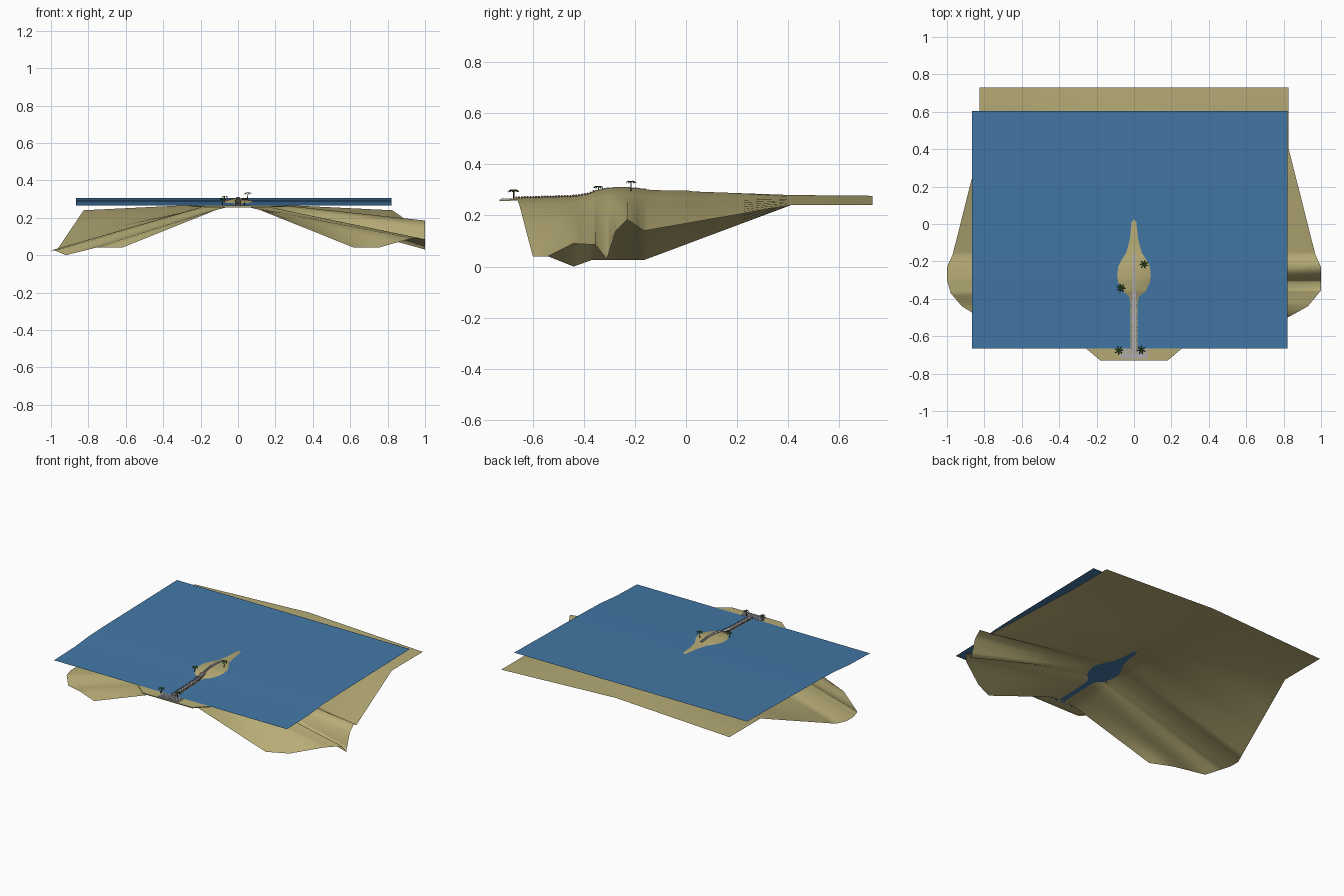
import bpy, math
from mathutils import Vector

if "Cube" in bpy.data.objects:
    bpy.data.objects.remove(bpy.data.objects["Cube"])

def material(name, rgb):
    m = bpy.data.materials.new(name)
    m.diffuse_color = (*rgb, 1)
    m.use_nodes = True
    m.node_tree.nodes["Principled BSDF"].inputs["Base Color"].default_value = m.diffuse_color
    return m

SAND = material("sand", (0.47, 0.41, 0.18))
WATER = material("water_blue", (0.055, 0.185, 0.38))
STONE = material("paving_grey", (0.42, 0.41, 0.47))
WOOD = material("trunk_brown", (0.12, 0.07, 0.035))
LEAF = material("palm_green", (0.05, 0.13, 0.03))

def mesh_object(name, verts, faces, mat, smooth=False):
    me = bpy.data.meshes.new(name)
    me.from_pydata([tuple(v) for v in verts], [], faces)
    me.materials.append(mat)
    for p in me.polygons:
        p.use_smooth = smooth
    ob = bpy.data.objects.new(name, me)
    bpy.context.collection.objects.link(ob)
    return ob

def lerp(table, y):
    """Interpolate rows (key, values...) at key y."""
    if y <= table[0][0]:
        return table[0][1:]
    for a, b in zip(table, table[1:]):
        if y <= b[0]:
            t = (y - a[0]) / (b[0] - a[0])
            return tuple(p + (q - p) * t for p, q in zip(a[1:], b[1:]))
    return table[-1][1:]

# Water height, and half width of dry sand, along the length
WATER_Z = [(-.665, .266), (-.45, .272), (-.3, .286), (-.15, .291), (.605, .305)]
DRY = [(-.665, .018), (-.42, .018), (-.385, .028), (-.36, .062), (-.31, .085),
       (-.275, .09), (-.23, .085), (-.19, .065), (-.15, .04), (-.08, .022), (.01, .012), (.03, 0)]
BACK = [(.03, .2937), (.41, .28), (.73, .277)]
# Outer rim of the sea bed: station, x, y, z
RIGHT = [(-.665, .62, -.6, .04), (-.54, .75, -.54, .04), (-.44, .93, -.44, .09),
         (-.355, 1, -.355, .085), (-.31, 1, -.31, .03), (-.275, 1, -.275, .14),
         (-.23, 1, -.23, .185), (-.165, .97, -.165, .14), (.41, .825, .41, .24), (.73, .825, .73, .24)]
LEFT = [(-.665, -.62, -.6, .04), (-.54, -.76, -.54, .04), (-.44, -.92, -.44, 0),
        (-.37, -.98, -.37, .025), (-.3, -1, -.3, .025), (-.23, -1, -.23, .025),
        (-.165, -.97, -.165, .025), (.41, -.825, .41, .24), (.73, -.825, .73, .24)]
SLOPE = .25

def spine_z(y):
    if y < .03:
        return lerp(WATER_Z, y)[0] + SLOPE * lerp(DRY, y)[0]
    return lerp(BACK, y)[0]

# Sea bed: sheet stretched from the central ridge to the two rims
stations = sorted({r[0] for t in (RIGHT, LEFT, DRY, BACK) for r in t} | {-.6, -.49, .2})
N = 8
verts, faces = [], []
for y in stations:
    top = Vector((0, y, spine_z(y)))
    def arm(rim):
        rim = Vector(rim)
        f = .12 / abs(rim.x)
        near = top.lerp(rim, f)
        fade = max(0, min(1, (.3 - y) / .27))
        near.z += (top.z - SLOPE * .12 - near.z) * fade
        return [near.lerp(rim, i / (N - 1)) for i in range(N)]
    verts += arm(lerp(LEFT, y))[::-1] + [top] + arm(lerp(RIGHT, y))
W = 2 * N + 1
for j in range(len(stations) - 1):
    for i in range(W - 1):
        a = j * W + i
        faces.append((a, a + 1, a + W + 1, a + W))
mesh_object("sea_bed_and_island", verts, faces, SAND, True)

# Front beach: flat trapezoid with a thin front lip
beach = [(-.26, -.662, .2645), (-.18, -.73, .262), (.18, -.73, .262), (.26, -.662, .2645)]
low = [(x, y, z - .006) for x, y, z in beach]
mesh_object("front_beach", beach + low,
            [(0, 1, 2, 3), (1, 0, 4, 5), (2, 1, 5, 6), (3, 2, 6, 7)], SAND)

# Water: gently bent sheet
wv = [(x, y, z) for y, z in WATER_Z for x in (-.865, .82)]
wf = [(2 * i, 2 * i + 1, 2 * i + 3, 2 * i + 2) for i in range(len(WATER_Z) - 1)]
mesh_object("water", wv, wf, WATER, True)

def boxes(name, items, mat):
    """One object from many boxes: (centre, half size)."""
    v, f = [], []
    for c, h in items:
        b = len(v)
        v += [(c[0] + sx * h[0], c[1] + sy * h[1], c[2] + sz * h[2])
              for sz in (-1, 1) for sy in (-1, 1) for sx in (-1, 1)]
        f += [tuple(b + k for k in q) for q in
              ((0, 2, 3, 1), (4, 5, 7, 6), (0, 1, 5, 4), (2, 6, 7, 3), (0, 4, 6, 2), (1, 3, 7, 5))]
    return mesh_object(name, v, f, mat)

# Path: row of slabs from the beach to the island, paired stones at the edges
slabs, edging = [], []
for i in range(46):
    y = -.665 + i * .0112
    half = .013 if y < -.36 else .008
    z = spine_z(y)
    slabs.append(((0, y, z + .001), (half, .0045, .0015)))
    if y < -.36:
        edging += [((s * .0145, y, z), (.0015, .002, .004)) for s in (-1, 1)]
boxes("path_slabs", slabs, STONE)
boxes("path_edging", edging, WOOD)

# Landing: paved rows on the beach
boxes("landing_paving",
      [((-.065 + i * .0145, -.718 + j * .0115, .265), (.0064, .0048, .0015))
       for i in range(10) for j in range(5)], STONE)

# Palms: thin trunk and drooping leaves
def palm(name, x, y, z, h, r, turn):
    v, f = [], []
    for k in range(4):
        t = k / 3
        for s in range(5):
            a = math.tau * s / 5
            q = .0024 * (1 - .4 * t)
            v.append((x + q * math.cos(a) + .004 * t * t, y + q * math.sin(a), z - .004 + (h + .004) * t))
    for k in range(3):
        for s in range(5):
            n = (s + 1) % 5
            f.append((k * 5 + s, k * 5 + n, k * 5 + 5 + n, k * 5 + 5 + s))
    mesh_object(name + "_trunk", v, f, WOOD, True)
    v, f = [], []
    for s in range(7):
        a = turn + math.tau * s / 7
        d, n = Vector((math.cos(a), math.sin(a), 0)), Vector((-math.sin(a), math.cos(a), 0))
        c = Vector((x + .004, y, z + h))
        b = len(v)
        for t, w, dz in ((0, .001, 0), (.4, .0042, .003), (.75, .0035, -.001), (1, .0005, -.008)):
            p = c + d * r * t + Vector((0, 0, dz))
            v += [p - n * w - Vector((0, 0, w * .4)), p, p + n * w - Vector((0, 0, w * .4))]
        for k in range(3):
            for m in range(2):
                q = b + 3 * k + m
                f.append((q, q + 3, q + 4, q + 1))
    mesh_object(name + "_leaves", v, f, LEAF)

for i, (x, y, z) in enumerate([(-.074, -.343, .279), (.05, -.215, .299),
                               (-.084, -.676, .265), (.034, -.674, .265)]):
    palm(f"palm_{i + 1}", x, y, z, .034, .024, i * .5)
